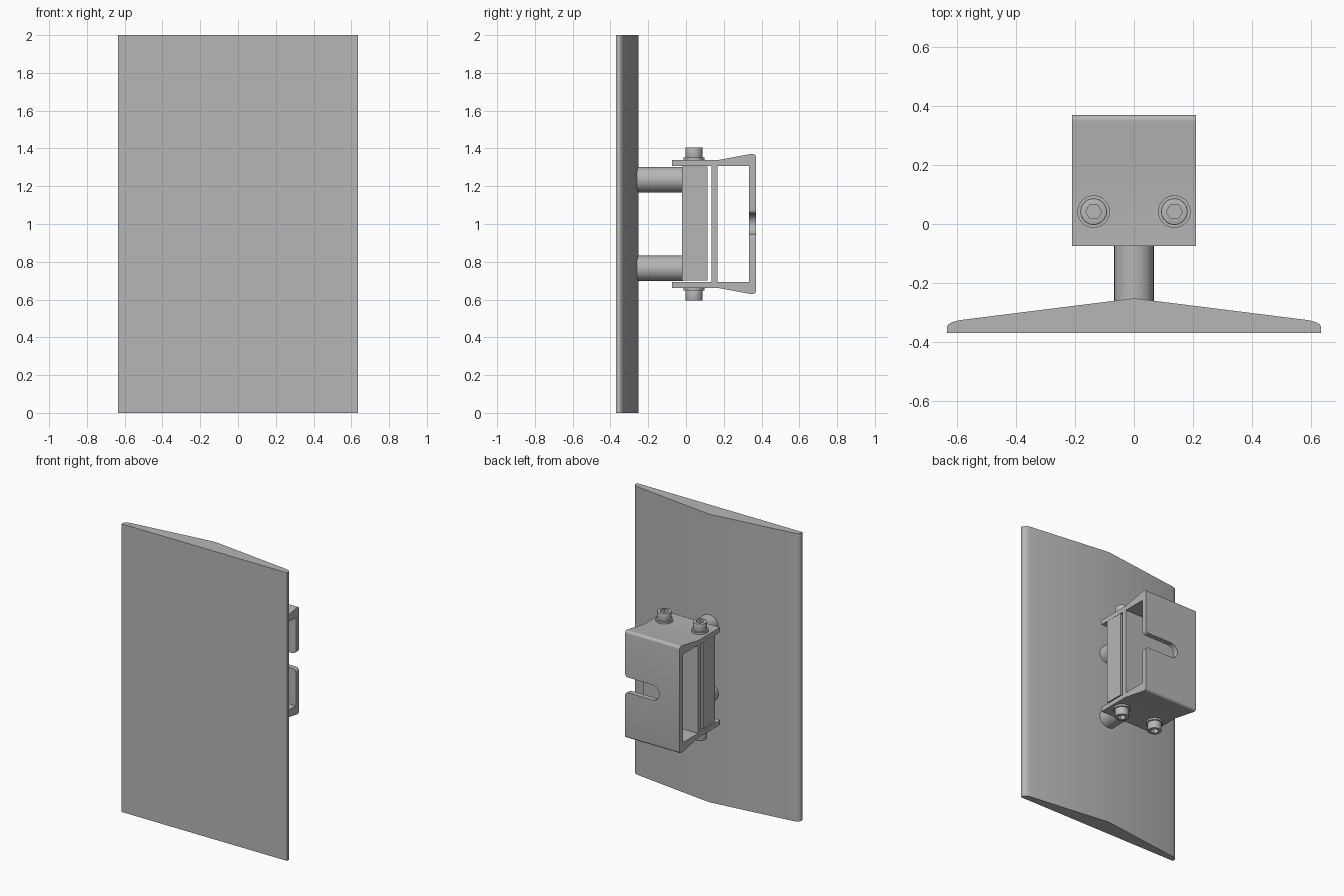
import bpy, bmesh, math
from mathutils import Vector

if "Cube" in bpy.data.objects:
    bpy.data.objects.remove(bpy.data.objects["Cube"], do_unlink=True)

GREY = (0.47, 0.47, 0.47, 1)
mat = bpy.data.materials.new("plain_grey")
mat.use_nodes = True
mat.diffuse_color = GREY
mat.node_tree.nodes["Principled BSDF"].inputs["Base Color"].default_value = GREY


def arc(cx, cy, r, start, end, steps=8):
    """Points on an arc, angles in degrees."""
    angles = [math.radians(start + (end - start) * i / steps) for i in range(steps + 1)]
    return [(cx + r * math.cos(a), cy + r * math.sin(a)) for a in angles]


def prism(name, points, axis, low, high):
    """Extrude a flat outline along one axis."""
    place = {"x": lambda a, b, d: (d, a, b),
             "y": lambda a, b, d: (a, d, b),
             "z": lambda a, b, d: (a, b, d)}[axis]
    bm = bmesh.new()
    face = bm.faces.new([bm.verts.new(place(a, b, low)) for a, b in points])
    extruded = bmesh.ops.extrude_face_region(bm, geom=[face])["geom"]
    moved = [g for g in extruded if isinstance(g, bmesh.types.BMVert)]
    bmesh.ops.translate(bm, verts=moved, vec=Vector(place(0, 0, high - low)))
    bmesh.ops.recalc_face_normals(bm, faces=bm.faces)
    mesh = bpy.data.meshes.new(name)
    bm.to_mesh(mesh)
    bm.free()
    mesh.materials.append(mat)
    obj = bpy.data.objects.new(name, mesh)
    bpy.context.collection.objects.link(obj)
    return obj


def box(name, x, y, z):
    return prism(name, [(x[0], y[0]), (x[1], y[0]), (x[1], y[1]), (x[0], y[1])], "z", *z)


def disc(name, cx, cy, r, axis, low, high, sides=40):
    return prism(name, arc(cx, cy, r, 0, 360, sides)[:-1], axis, low, high)


def activate(obj):
    bpy.ops.object.select_all(action="DESELECT")
    obj.select_set(True)
    bpy.context.view_layer.objects.active = obj


def cut(obj, cutter):
    """Subtract the cutter, then discard it."""
    cutter.hide_render = True
    mod = obj.modifiers.new("cut", "BOOLEAN")
    mod.operation, mod.solver, mod.object = "DIFFERENCE", "EXACT", cutter
    activate(obj)
    bpy.ops.object.modifier_apply(modifier=mod.name)
    bpy.data.objects.remove(cutter, do_unlink=True)


def smooth(obj):
    activate(obj)
    bpy.ops.object.shade_smooth_by_angle(angle=math.radians(30))


# Tall panel with a ridged back and rounded side edges
half = [(0.635, -0.37), (0.635, -0.349), (0.63, -0.341), (0.62, -0.334),
        (0.605, -0.329), (0.59, -0.326)]
panel = prism("panel", half + [(0, -0.252)] + [(-x, y) for x, y in reversed(half)],
              "z", 0, 2)
smooth(panel)

# Two round posts between panel and clamp block
for label, z in (("upper", 1.235), ("lower", 0.765)):
    smooth(disc(label + "_post", 0, z, 0.067, "y", -0.3, -0.015))

# Clamp block
W = 0.21
box("clamp_block", (-W, W), (-0.02, 0.115), (0.702, 1.305))

# Bracket: flanges, web and flared rear box in one profile
upper = [(0.135, 1.306), (-0.075, 1.306), (-0.075, 1.338), (0.165, 1.338)]
upper += arc(0.352, 1.354, 0.018, 100, 0, 6)
bracket = prism("bracket", upper + [(y, 2 - z) for y, z in reversed(upper)], "x", -W, W)
cut(bracket, box("window_cutter", (-1, 1), (0.168, 0.334), (0.694, 1.306)))

# Side-entry slot in the rear wall, round end and filleted mouth
S, F = 0.053, 0.025
slot = arc(0, 1, S, 90, 270, 16) + arc(W - F, 1 - S - F, F, 90, 0, 6)
slot += [(W + 0.1, 1 - S - F), (W + 0.1, 1 + S + F)]
slot += arc(W - F, 1 + S + F, F, 0, -90, 6)
cut(bracket, prism("slot_cutter", slot, "y", 0.3, 0.45))
smooth(bracket)

# Socket-head bolts with washers, above and below
for level, sign in (("upper", 1), ("lower", -1)):
    def span(a, b):
        return sorted((1 + sign * a, 1 + sign * b))
    for side, x in (("left", 0.137), ("right", -0.137)):
        name = f"{level}_{side}"
        smooth(disc(name + "_washer", x, 0.042, 0.055, "z", *span(0.336, 0.351)))
        head = disc(name + "_bolt_head", x, 0.042, 0.045, "z", *span(0.345, 0.406))
        bevel = head.modifiers.new("soft_rim", "BEVEL")
        bevel.width, bevel.segments = 0.004, 2
        bevel.limit_method, bevel.angle_limit = "ANGLE", math.radians(40)
        activate(head)
        bpy.ops.object.modifier_apply(modifier=bevel.name)
        cut(head, disc("socket_cutter", x, 0.042, 0.027, "z", *span(0.372, 0.45), sides=6))
        smooth(head)
